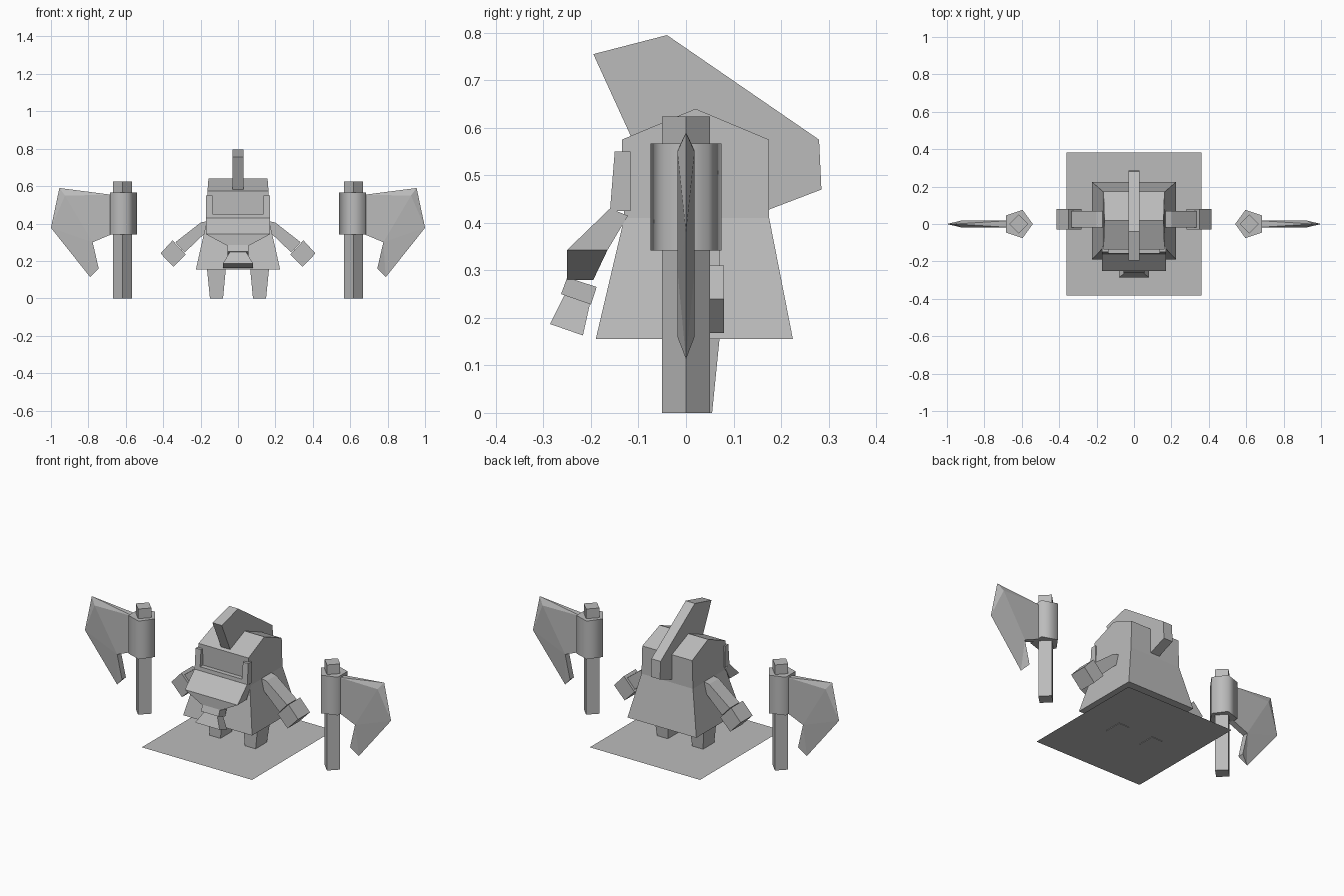
import bpy
import bmesh
import math

cube = bpy.data.objects.get("Cube")
if cube:
    bpy.data.objects.remove(cube, do_unlink=True)

grey = bpy.data.materials.new("plain_grey")
grey.use_nodes = True
COLOUR = (0.5, 0.5, 0.5, 1)
grey.diffuse_color = COLOUR
grey.node_tree.nodes["Principled BSDF"].inputs["Base Color"].default_value = COLOUR


def finish(name, bm):
    bmesh.ops.recalc_face_normals(bm, faces=bm.faces)
    mesh = bpy.data.meshes.new(name)
    bm.to_mesh(mesh)
    bm.free()
    mesh.materials.append(grey)
    obj = bpy.data.objects.new(name, mesh)
    bpy.context.collection.objects.link(obj)
    return obj


def prism(name, near, far):
    """Closed solid between two matching outlines."""
    bm = bmesh.new()
    a = [bm.verts.new(p) for p in near]
    b = [bm.verts.new(p) for p in far]
    bm.faces.new(a)
    bm.faces.new(b)
    for i in range(len(a)):
        j = (i + 1) % len(a)
        bm.faces.new((a[i], a[j], b[j], b[i]))
    return finish(name, bm)


def side_profile(name, pts):
    """Outline of (y, z, half width), widened along x."""
    return prism(name, [(-w, y, z) for y, z, w in pts], [(w, y, z) for y, z, w in pts])


def front_profile(name, pts, y0, y1, side=1):
    """Outline of (x, z), extruded from y0 to y1."""
    return prism(name, [(side * x, y0, z) for x, z in pts], [(side * x, y1, z) for x, z in pts])


def cylinder(name, x, sides, radius, z0, z1, turn):
    ring = [(x + radius * math.cos(turn + math.tau * i / sides),
             radius * math.sin(turn + math.tau * i / sides)) for i in range(sides)]
    return prism(name, [(*p, z0) for p in ring], [(*p, z1) for p in ring])


def blade(name, side):
    """Flat-sided blade, thick at the root and sharp along the outer edge."""
    bm = bmesh.new()
    thick = {"top": (.67, .553), "ridge": (.925, .55), "notch": (.777, .30),
             "hook": (.745, .16), "root": (.67, .345)}
    sharp = {"upper": (.955, .59), "outer": (1, .377), "lower": (.79, .113)}
    tip = {k: bm.verts.new((side * x, 0, z)) for k, (x, z) in sharp.items()}
    layers = []
    for y in (-.018, .018):
        v = {k: bm.verts.new((side * x, y, z)) for k, (x, z) in thick.items()}
        v.update(tip)
        layers.append(v)
        for names in ("top ridge notch root", "top upper ridge", "ridge upper outer",
                      "ridge outer notch", "notch outer lower", "notch lower hook"):
            bm.faces.new([v[k] for k in names.split()])
    a, b = layers
    for p, q in (("top", "root"), ("root", "notch"), ("notch", "hook")):
        bm.faces.new((a[p], a[q], b[q], b[p]))
    for p, q in (("top", "upper"), ("hook", "lower")):
        bm.faces.new((a[p], a[q], b[p]))
    finish(name, bm)


# Ground sheet
bm = bmesh.new()
bm.faces.new([bm.verts.new(p) for p in
              ((-.36, -.383, .003), (.36, -.383, .003), (.36, .383, .003), (-.36, .383, .003))])
finish("ground_sheet", bm)

# Robe and gabled helmet
side_profile("robe", [(-.19, .155, .225), (.225, .155, .225), (.175, .41, .168), (-.13, .41, .168)])
side_profile("helmet", [(-.13, .41, .168), (.175, .41, .168), (.175, .575, .163),
                        (.02, .64, .158), (-.135, .575, .163)])
side_profile("crest", [(y, z, .03) for y, z in
                       ((-.195, .755), (-.04, .795), (.28, .575), (.285, .47),
                        (.175, .428), (.1, .52), (-.115, .58))])

# U-shaped frame around the face
frame = [(-.172, .55), (-.172, .425), (.172, .425), (.172, .55),
         (.137, .55), (.137, .452), (-.137, .452), (-.137, .55)]
prism("face_frame", [(x, -.15 - (.55 - z) * .08, z) for x, z in frame],
      [(x, -.117, z) for x, z in frame])

# Beard, its tie and the flared end
side_profile("beard", [(-.16, .43, .172), (-.25, .343, .172), (-.165, .343, .172), (-.122, .415, .172)])
side_profile("beard_taper", [(-.25, .343, .172), (-.25, .28, .055), (-.195, .28, .055), (-.165, .343, .172)])
side_profile("beard_tie", [(-.25, .285, .057), (-.188, .265, .057), (-.2, .228, .057), (-.263, .25, .057)])
side_profile("beard_end", [(-.255, .25, .042), (-.286, .187, .08), (-.217, .163, .08), (-.202, .23, .042)])

for side, label in ((1, "left"), (-1, "right")):
    # Arm and hand
    front_profile(label + "_arm", [(.155, .415), (.2, .405), (.335, .30), (.285, .245), (.18, .345), (.155, .345)],
                  -.02, .07, side)
    front_profile(label + "_hand", [(.35, .31), (.414, .24), (.345, .168), (.28, .235)], -.03, .08, side)

    # Tapered leg
    prism(label + "_leg",
          [(side * x, y, 0) for x, y in ((.08, -.05), (.15, -.05), (.15, .055), (.08, .055))],
          [(side * x, y, .18) for x, y in ((.063, -.05), (.168, -.05), (.168, .073), (.063, .073))])

    # Axe
    cylinder(label + "_axe_handle", side * .617, 4, .051, 0, .624, 0)
    collar = cylinder(label + "_axe_collar", side * .62, 5, .079, .342, .567, math.pi if side > 0 else 0)
    bpy.ops.object.select_all(action="DESELECT")
    collar.select_set(True)
    bpy.context.view_layer.objects.active = collar
    bpy.ops.object.shade_smooth_by_angle(angle=math.radians(80))
    blade(label + "_axe_blade", side)
